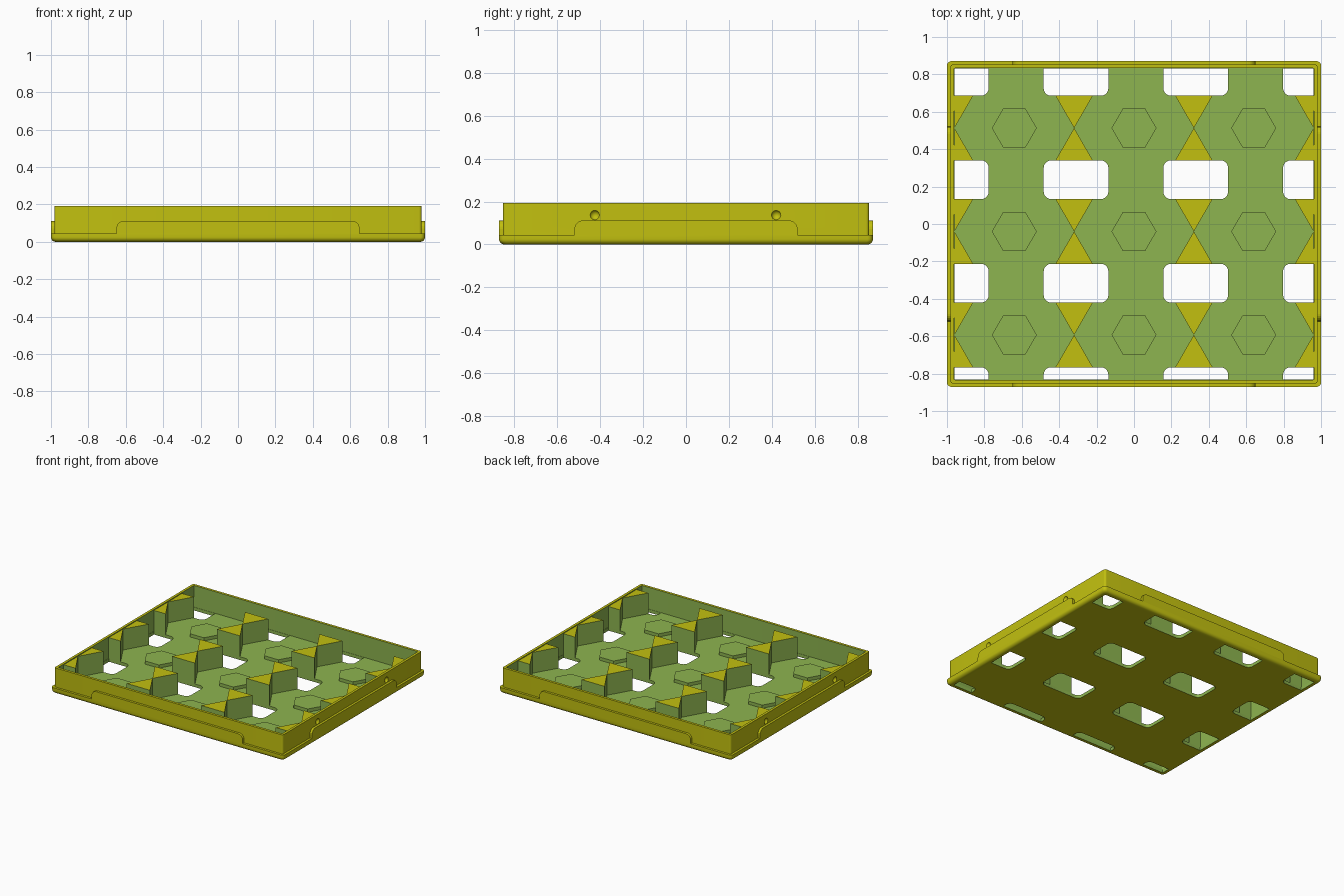
import bpy, bmesh, math

if "Cube" in bpy.data.objects:
    bpy.data.objects.remove(bpy.data.objects["Cube"])

FLOOR, RIM, LIP = 0.025, 0.193, 0.045
IN_X, IN_Y = 0.962, 0.833              # cavity half sizes
PITCH_X, PITCH_Y, MID_Y = 0.64, 0.553, -0.04
DIV_TOP = 0.187
ROWS = [MID_Y + i * PITCH_Y for i in (-1, 0, 1)]


def material(name, rgb):
    m = bpy.data.materials.new(name)
    m.diffuse_color = (*rgb, 1)
    m.use_nodes = True
    m.node_tree.nodes["Principled BSDF"].inputs["Base Color"].default_value = m.diffuse_color
    return m


YELLOW = material("olive_yellow", (0.54, 0.53, 0.005))
GREEN = material("soft_green", (0.27, 0.46, 0.08))


def finish(bm, name):
    bmesh.ops.recalc_face_normals(bm, faces=bm.faces[:])
    me = bpy.data.meshes.new(name)
    bm.to_mesh(me)
    bm.free()
    ob = bpy.data.objects.new(name, me)
    bpy.context.collection.objects.link(ob)
    me.materials.append(YELLOW)
    me.materials.append(GREEN)
    return ob


def rounded_rect(hx, hy, r, n=5, cx=0, cy=0):
    pts = []
    for k, (sx, sy) in enumerate(((1, 1), (-1, 1), (-1, -1), (1, -1))):
        for i in range(n + 1):
            a = math.pi / 2 * (k + i / n)
            pts.append((cx + sx * (hx - r) + r * math.cos(a),
                        cy + sy * (hy - r) + r * math.sin(a)))
    return pts


def prism(bm, pts, z0, z1, side=1, top=1, bottom=1):
    """Extrude an outline upwards, with a material index per direction."""
    lo = [bm.verts.new((x, y, z0)) for x, y in pts]
    hi = [bm.verts.new((x, y, z1)) for x, y in pts]
    bm.faces.new(lo[::-1]).material_index = bottom
    bm.faces.new(hi).material_index = top
    n = len(pts)
    for i in range(n):
        j = (i + 1) % n
        bm.faces.new((lo[i], lo[j], hi[j], hi[i])).material_index = side


# Tray shell: rounded foot, stacking lip, thin wall, rim and cavity
R = 0.025
levels = [(R * (1 - math.sin(a)), R * (1 - math.cos(a)), 0.025, 0)
          for a in (math.pi / 2 * i / 5 for i in range(6))]
levels += [(0, LIP, 0.025, 0), (0.018, LIP, 0.015, 0), (0.018, RIM, 0.015, 0),
           (0.038, RIM, 0.006, 0), (0.038, FLOOR, 0.006, 1)]
bm = bmesh.new()
rings = []
for inset, z, r, _ in levels:
    hy = 0.871 - inset
    rings.append([bm.verts.new((x, y, z))
                  for x, y in rounded_rect(1 - inset, hy, r)])
bm.faces.new(rings[0][::-1])
for a, b, lv in zip(rings, rings[1:], levels[1:]):
    for i in range(len(a)):
        j = (i + 1) % len(a)
        bm.faces.new((a[i], a[j], b[j], b[i])).material_index = lv[3]
bm.faces.new(rings[-1]).material_index = 1
tray = finish(bm, "tray")

# Cutter: rounded floor openings (trimmed to the cavity) and side dimples
bm = bmesh.new()
for cx in (-0.95, -0.31, 0.33, 0.97):
    for k in (-1.5, -0.5, 0.5, 1.5):
        pts = []
        for x, y in rounded_rect(0.173, PITCH_Y / 2 - 0.173, 0.04, 5, cx, MID_Y + k * PITCH_Y):
            p = (max(-0.96, min(0.96, x)), max(-0.831, min(0.831, y)))
            if not pts or math.dist(p, pts[-1]) > 1e-4:
                pts.append(p)
        if math.dist(pts[0], pts[-1]) < 1e-4:
            pts.pop()
        prism(bm, pts, -0.05, FLOOR + 0.03)
for sx in (-1, 1):
    for y in (-0.425, 0.42):
        s = bmesh.ops.create_uvsphere(bm, u_segments=16, v_segments=10, radius=0.023)
        bmesh.ops.translate(bm, verts=s["verts"], vec=(sx * 0.989, y, 0.137))
cutter = finish(bm, "opening_cutter")
cutter.hide_render = True

mod = tray.modifiers.new("openings", "BOOLEAN")
mod.operation, mod.solver, mod.object = "DIFFERENCE", "EXACT", cutter
bpy.context.view_layer.objects.active = tray
tray.select_set(True)
bpy.ops.object.modifier_apply(modifier=mod.name)
bpy.data.objects.remove(cutter)
bpy.ops.object.shade_smooth_by_angle(angle=math.radians(30))

# Raised tabs centred on each outer wall
def tab(name, half, outer, along_x, sign):
    top, r = 0.112, 0.04
    prof = [(-half, LIP)]
    prof += [(-half + r - r * math.cos(a), top - r + r * math.sin(a))
             for a in (math.pi / 2 * i / 5 for i in range(6))]
    prof += [(-u, z) for u, z in prof[::-1]]
    bm = bmesh.new()
    loops = []
    for d in (outer - 0.019, outer):
        loops.append([bm.verts.new((u, sign * d, z) if along_x else (sign * d, u, z))
                      for u, z in prof])
    a, b = loops
    bm.faces.new(a)
    bm.faces.new(b[::-1])
    for i in range(len(a)):
        j = (i + 1) % len(a)
        bm.faces.new((a[i], a[j], b[j], b[i]))
    finish(bm, name)


for sign, fb, lr in ((-1, "front", "left"), (1, "back", "right")):
    tab(fb + "_tab", 0.65, 0.871, True, sign)
    tab(lr + "_tab", 0.52, 1.0, False, sign)

# Dividers: pairs of triangular posts meeting at a point, halved at the walls
bm = bmesh.new()
for cx in (-0.96, -0.32, 0.32, 0.96):
    for cy in ROWS:
        for s in (-1, 1):
            tri = [(cx, cy), (cx + 0.1, cy + s * 0.173), (cx - 0.1, cy + s * 0.173)]
            tri = [(max(-IN_X, min(IN_X, x)), y) for x, y in tri]
            prism(bm, tri, FLOOR, DIV_TOP, side=1, top=0)
finish(bm, "dividers")

# Low hexagonal pads in the middle of each cell
bm = bmesh.new()
for i in (-1, 0, 1):
    for cy in ROWS:
        hexagon = [(i * PITCH_X + 0.12 * math.cos(math.pi / 3 * k),
                    cy + 0.12 * math.sin(math.pi / 3 * k)) for k in range(6)]
        prism(bm, hexagon, FLOOR, 0.05)
finish(bm, "hex_pads")
